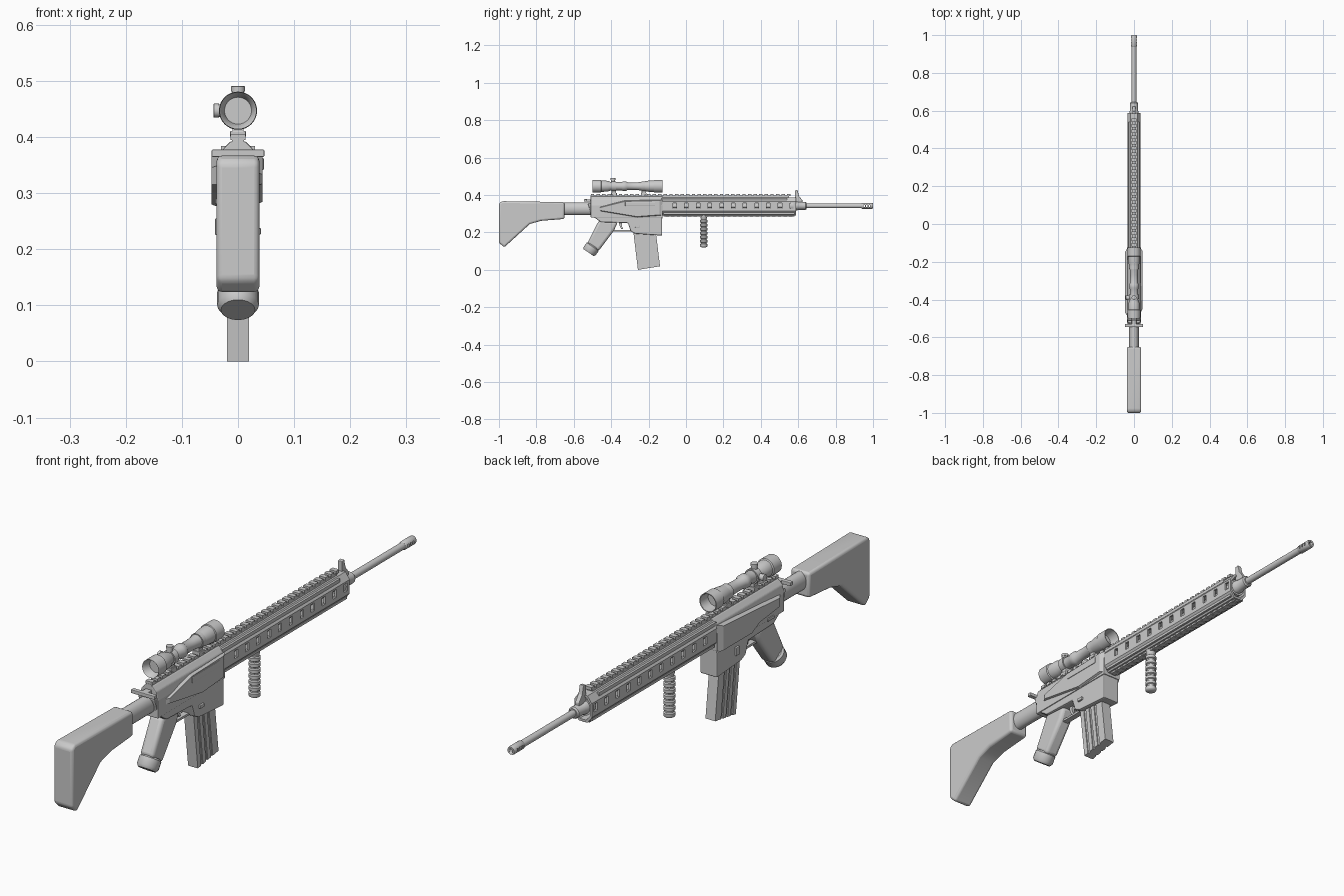
import bpy, bmesh, math
from mathutils import Vector, Matrix

if "Cube" in bpy.data.objects:
    bpy.data.objects.remove(bpy.data.objects["Cube"])


def finish(name, bm, bevel=0, segs=2, smooth=None):
    bmesh.ops.recalc_face_normals(bm, faces=bm.faces[:])
    me = bpy.data.meshes.new(name)
    bm.to_mesh(me)
    bm.free()
    ob = bpy.data.objects.new(name, me)
    bpy.context.collection.objects.link(ob)
    if bevel:
        m = ob.modifiers.new("bevel", 'BEVEL')
        m.width, m.segments, m.limit_method = bevel, segs, 'ANGLE'
    if smooth:
        bpy.ops.object.select_all(action='DESELECT')
        ob.select_set(True)
        bpy.context.view_layer.objects.active = ob
        bpy.ops.object.shade_smooth_by_angle(angle=math.radians(smooth))
    return ob


def prism(bm, a, b):
    """Join two matching outlines into a closed solid."""
    va, vb = [bm.verts.new(p) for p in a], [bm.verts.new(p) for p in b]
    bm.faces.new(va)
    bm.faces.new(vb[::-1])
    for i in range(len(va)):
        j = (i + 1) % len(va)
        bm.faces.new((va[i], vb[i], vb[j], va[j]))


def side(name, pts, x0, x1, inset=1.0, **kw):
    """Side profile (y, z) from x0 to x1, outer face scaled by inset."""
    bm = bmesh.new()
    cy, cz = (sum(p[k] for p in pts) / len(pts) for k in (0, 1))
    prism(bm, [(x0, y, z) for y, z in pts],
          [(x1, cy + (y - cy) * inset, cz + (z - cz) * inset) for y, z in pts])
    return finish(name, bm, **kw)


def along(name, half, y0, y1, **kw):
    """Mirrored half section (x, z) run along y."""
    sec = half + [(-x, z) for x, z in reversed(half)]
    bm = bmesh.new()
    prism(bm, [(x, y0, z) for x, z in sec], [(x, y1, z) for x, z in sec])
    return finish(name, bm, **kw)


def boxes(name, items, **kw):
    """Boxes given as (centre, size)."""
    bm = bmesh.new()
    for c, s in items:
        bmesh.ops.create_cube(bm, size=1, matrix=Matrix.Translation(c) @ Matrix.Diagonal((*s, 1)))
    return finish(name, bm, **kw)


def lathe(name, prof, origin, axis, n=24, scale=(1, 1), smooth=35):
    """Profile (distance, radius) turned around an axis."""
    bm = bmesh.new()
    M = Matrix.Translation(origin) @ Vector(axis).to_track_quat('Z', 'Y').to_matrix().to_4x4()
    rings = []
    for t, r in prof:
        rings.append([bm.verts.new(M @ Vector((scale[0] * r * math.cos(2 * math.pi * i / n),
                                              scale[1] * r * math.sin(2 * math.pi * i / n), t)))
                      for i in range(n)])
    for a, b in zip(rings, rings[1:]):
        for i in range(n):
            j = (i + 1) % n
            bm.faces.new((a[i], a[j], b[j], b[i]))
    bm.faces.new(rings[0])
    bm.faces.new(rings[-1])
    return finish(name, bm, smooth=smooth)


def cut(ob, cutter):
    m = ob.modifiers.new("cut", 'BOOLEAN')
    m.operation, m.object, m.solver = 'DIFFERENCE', cutter, 'EXACT'
    cutter.hide_render = True
    cutter.hide_viewport = True


Y = (0, 1, 0)

# Stock and buffer tube
side("stock", [(-0.985, .367), (-0.65, .362), (-0.65, .272), (-0.775, .262), (-0.835, .245),
               (-0.972, .12), (-1, .145), (-1, .355)], -.038, .038, bevel=.016, segs=3, smooth=40)
lathe("buffer_tube", [(-.67, .034), (-.49, .034)], (0, 0, .326), Y, scale=(.74, 1))

# Receiver: upper section, lower body with magazine well
along("upper_receiver", [(.014, .392), (.030, .375), (.037, .345), (.037, .28)], -.51, -.125, bevel=.003)
side("lower_receiver", [(-.525, .355), (-.505, .29), (-.455, .255), (-.31, .25), (-.295, .205),
                        (-.27, .193), (-.128, .183), (-.128, .34), (-.3, .35)], -.034, .034, bevel=.005)
side("left_side_panel", [(-.125, .375), (-.125, .275), (-.31, .275), (-.36, .30), (-.49, .315), (-.49, .35)],
     -.034, -.047, .88)
side("right_side_panel", [(-.125, .375), (-.125, .29), (-.26, .28), (-.47, .315), (-.47, .335), (-.33, .37)],
     .034, .044, .9)
boxes("ejection_cover", [((.041, -.245, .352), (.01, .16, .022))], bevel=.002)
boxes("controls", [((.035, -.26, .232), (.012, .024, .012)), ((-.035, -.24, .24), (.012, .02, .03)),
                   ((-.034, -.43, .285), (.014, .035, .01))], bevel=.002)
boxes("charging_handle", [((0, -.537, .371), (.094, .016, .013)), ((0, -.515, .371), (.024, .05, .012))],
      bevel=.002)

# Trigger and guard
side("trigger", [(-.36, .255), (-.34, .255), (-.343, .235), (-.335, .217), (-.345, .217), (-.355, .235)],
     -.006, .006)
side("trigger_guard", [(-.40, .235), (-.39, .205), (-.28, .205), (-.28, .213), (-.385, .213), (-.393, .235)],
     -.011, .011)

# Pistol grip with flared cap
side("pistol_grip", [(-.465, .265), (-.365, .255), (-.385, .21), (-.468, .10), (-.528, .142)],
     -.027, .027, bevel=.013, segs=3, smooth=40)
lathe("grip_cap", [(-.022, .032), (-.016, .039), (.012, .039), (.022, .032)],
      (0, -.508, .11), (0, -.565, -.825), 20, scale=(.95, 1))

# Magazine with side ribs
mt, mb = Vector((-.283, .215)), Vector((-.257, 0))
across, across_b = Vector((.122, -.015)), Vector((.118, .019))
side("magazine", [mt, mt + across, mb + across_b, mb], -.0155, .0155)
bm = bmesh.new()
for f0, f1 in ((0, .16), (.25, .40), (.48, .63), (.72, 1)):
    q = [mt + across * f0, mt + across * f1, mb + across_b * f1, mb + across_b * f0]
    prism(bm, [(-.0195, *p) for p in q], [(.0195, *p) for p in q])
finish("magazine_ribs", bm)

# Handguard: hollow faceted tube with slots
guard = along("handguard", [(.018, .388), (.035, .364), (.035, .314), (.018, .291)], -.13, .588)
cut(guard, along("guard_bore", [(.013, .380), (.028, .360), (.028, .318), (.013, .299)], -.10, .65))
cut(guard, boxes("guard_slots", [((0, -.06 + .0625 * i, .343), (.2, .019, .028)) for i in range(11)]))
boxes("guard_shoulder_strips", [((s * .026, .205, .378), (.008, .67, .012)) for s in (-1, 1)])
boxes("guard_lower_strips", [((s * .026, .23, .301), (.008, .70, .009)) for s in (-1, 1)])

# Toothed top and bottom rails
boxes("top_rail", [((0, .02, .391), (.022, 1.06, .012))]
      + [((0, -.50 + .03 * i, .400), (.026, .018, .011)) for i in range(36)])
boxes("bottom_rail", [((0, .23, .29), (.02, .70, .008))]
      + [((0, -.10 + .03 * i, .287), (.026, .018, .007)) for i in range(23)])

# Barrel, gas block, sight and muzzle
B = (0, 0, .342)
lathe("barrel", [(-.12, .0125), (.95, .0125)], B, Y, 20)
lathe("gas_block", [(.55, .024), (.595, .024), (.6, .021), (.64, .021), (.645, .017)], B, Y, 16)
lathe("guard_end_ring", [(.56, .031), (.582, .031)], B, Y, 16)
muzzle = lathe("muzzle_brake", [(.938, .013), (.942, .0155), (.995, .0155), (1, .0135)], B, Y, 20)
cut(muzzle, boxes("muzzle_slots", [((0, .953 + .014 * i, .342), s) for i in range(3)
                                   for s in ((.05, .007, .011),)]))
cut(muzzle, lathe("muzzle_bore", [(.948, .007), (1.02, .007)], B, Y, 16))
side("front_sight", [(.582, .36), (.582, .424), (.596, .426), (.604, .395), (.622, .372), (.622, .355)],
     -.008, .008, bevel=.002)

# Ribbed foregrip
prof = [(0, .012), (.004, .019)]
for i in range(7):
    z = .006 + i * .0215
    prof += [(z, .020), (z + .011, .020), (z + .014, .0155), (z + .019, .0155)]
prof += [(.158, .018), (.172, .018)]
lathe("foregrip", prof, (0, .095, .12), (0, 0, 1), 20)

# Scope: hollow at both ends, turrets and mounts
S = (0, 0, .447)
lathe("scope", [(-.47, .024), (-.498, .031), (-.50, .033), (-.455, .034), (-.452, .030), (-.418, .029),
                (-.402, .022), (-.345, .022), (-.338, .025), (-.32, .025), (-.312, .020), (-.27, .020),
                (-.245, .022), (-.198, .030), (-.172, .031), (-.17, .034), (-.125, .034),
                (-.125, .031), (-.165, .027)], S, Y, 32)
turret = [(0, .011), (.034, .011), (.034, .0125), (.043, .0125), (.044, .010)]
lathe("scope_top_turret", turret, (0, -.39, .447), (0, 0, 1), 20)
lathe("scope_side_turret", turret, (0, -.39, .447), (-1, 0, 0), 20)
for label, y in (("rear", -.385), ("front", -.225)):
    lathe("scope_ring_" + label, [(y - .012, .0265), (y + .012, .0265)], S, Y, 24)
    boxes("scope_mount_" + label, [((0, y, .42), (.02, .024, .03)), ((0, y, .405), (.028, .03, .012))],
          bevel=.002)
